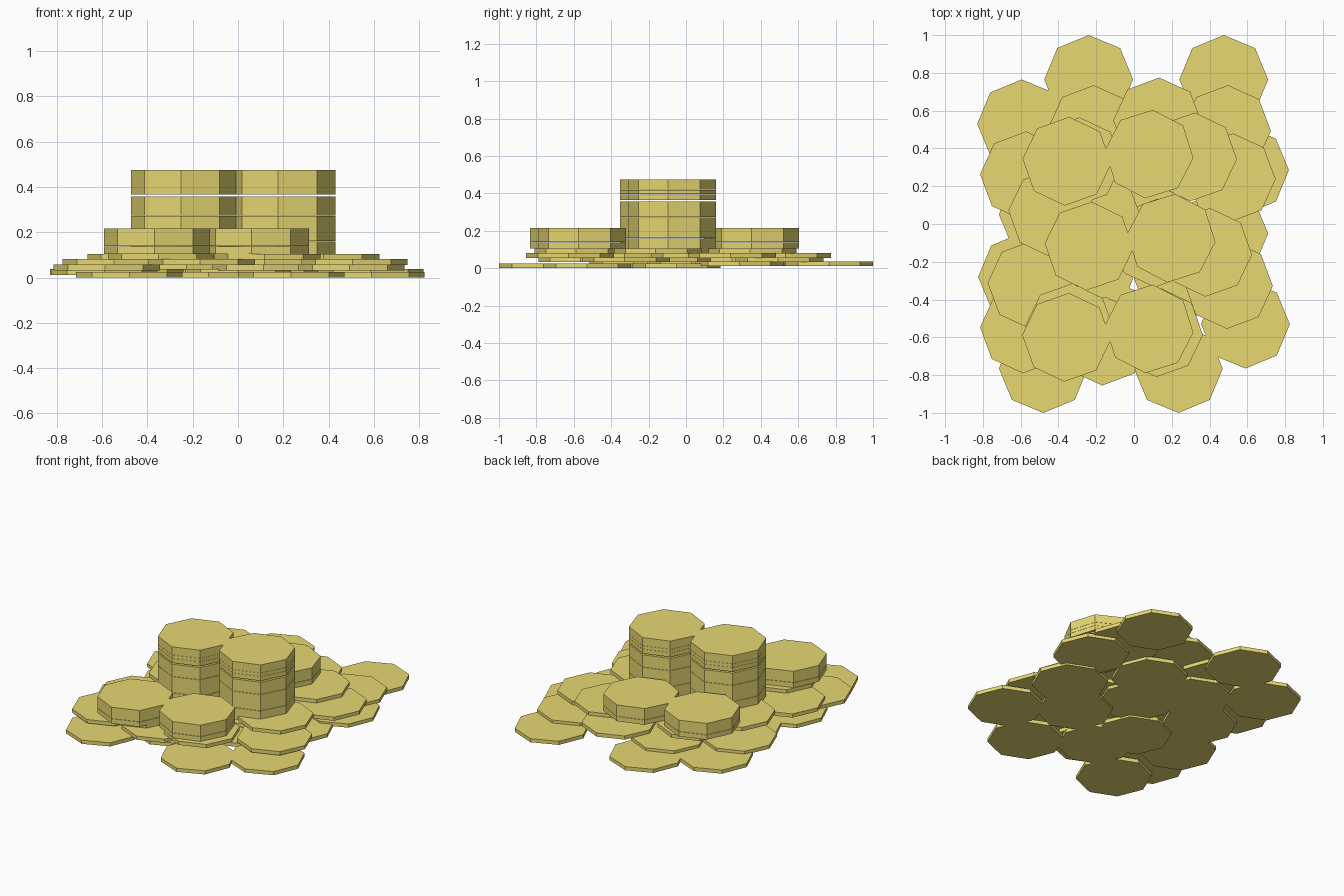
import bpy, bmesh
from math import radians
from mathutils import Matrix

if "Cube" in bpy.data.objects:
    bpy.data.objects.remove(bpy.data.objects["Cube"])

R = 0.235
gold = bpy.data.materials.new("gold")
gold.diffuse_color = (0.8, 0.69, 0.17, 1)
gold.use_nodes = True
gold.node_tree.nodes["Principled BSDF"].inputs["Base Color"].default_value = gold.diffuse_color


def coins(name, items):
    """One object of eight-sided discs: (x, y, z bottom, z top, turn in degrees)."""
    bm = bmesh.new()
    for x, y, z0, z1, turn in items:
        m = Matrix.Translation((x, y, (z0 + z1) / 2)) @ Matrix.Rotation(radians(turn), 4, 'Z')
        # place a vertex exactly on each axis
        v = bmesh.ops.create_cone(bm, cap_ends=True, segments=8, radius1=R, radius2=R,
                                  depth=z1 - z0)["verts"]
        bmesh.ops.transform(bm, matrix=m, verts=v)
    me = bpy.data.meshes.new(name)
    bm.to_mesh(me)
    bm.free()
    me.materials.append(gold)
    ob = bpy.data.objects.new(name, me)
    bpy.context.collection.objects.link(ob)


def layer(name, z, spots, turn=0):
    coins(name, [(x, y, z, z + 0.025, turn) for x, y in spots])


# loose coins spread on the ground, layer by layer
layer("ground_coins_front", 0.0, [(.235, -.765), (-.48, -.765), (.59, -.53), (-.13, -.53),
                                  (.235, -.29), (-.24, -.29), (.475, -.05)])
layer("ground_coins_back", 0.012, [(-.24, .765), (.475, .765), (-.595, .53), (.585, .285),
                                   (-.59, -.28), (-.48, .05), (0, .03), (-.24, .29), (.125, .30)])
layer("second_layer_coins", 0.032, [(-.58, .255), (-.58, -.555), (.49, .5), (-.22, .5),
                                    (.5, -.32), (.12, -.1)], -2)
layer("third_layer_coins", 0.056, [(.125, .54), (.515, .245), (-.54, -.32), (-.16, -.62),
                                   (-.2, .05)], -2)
layer("fourth_layer_coins", 0.08, [(.31, .355), (.39, -.15), (.13, -.575), (-.43, .06),
                                   (-.34, -.55), (-.3, .33)], -3)

# short stacks at front and back
short = [(.105, .137), (.139, .163), (.163, .216)]
for name, x, y, t in [("back_left_stack", -.355, .332, -3), ("back_right_stack", .08, .37, -5),
                      ("front_left_stack", -.357, -.6, -3), ("front_right_stack", .08, -.555, -5)]:
    coins(name, [(x, y, a, b, t) for a, b in short])

# tall stacks in the middle
tall = [(.08, .16), (.162, .216), (.216, .272), (.274, .30), (.30, .357),
        (.366, .395), (.396, .419), (.42, .475)]
for name, x, y, t in [("left_tall_stack", -.238, -.117, -3.5), ("right_tall_stack", .197, -.075, -5)]:
    coins(name, [(x, y, a, b, t) for a, b in tall])
